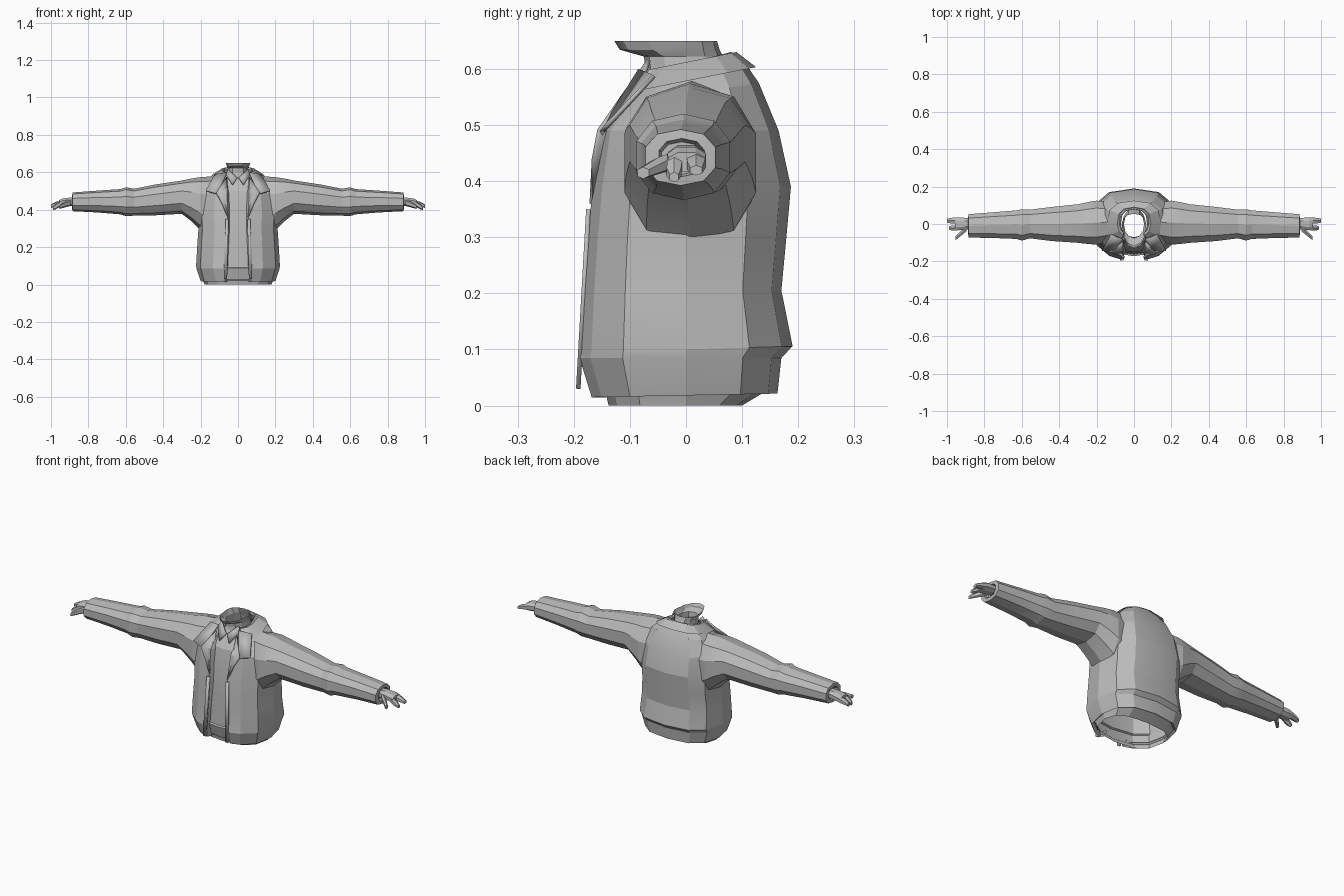
import bpy, bmesh, math

if "Cube" in bpy.data.objects:
    bpy.data.objects.remove(bpy.data.objects["Cube"])

grey = bpy.data.materials.new("plain grey")
grey.diffuse_color = (0.5, 0.5, 0.5, 1)
grey.use_nodes = True
grey.node_tree.nodes["Principled BSDF"].inputs["Base Color"].default_value = grey.diffuse_color


def make(name, rings, closed=True, cap=False, mirror=True, thick=0, angle=14):
    """Skin a list of point rings into one surface."""
    bm = bmesh.new()
    vs = [[bm.verts.new(p) for p in r] for r in rings]
    n = len(rings[0])
    for a, b in zip(vs, vs[1:]):
        for i in range(n if closed else n - 1):
            j = (i + 1) % n
            bm.faces.new((a[i], a[j], b[j], b[i]))
    if cap:
        bm.faces.new(vs[-1])
    return finish(name, bm, mirror, thick, angle)


def finish(name, bm, mirror=True, thick=0, angle=14):
    me = bpy.data.meshes.new(name)
    bm.to_mesh(me)
    bm.free()
    me.materials.append(grey)
    ob = bpy.data.objects.new(name, me)
    bpy.context.collection.objects.link(ob)
    bpy.ops.object.select_all(action='DESELECT')
    bpy.context.view_layer.objects.active = ob
    ob.select_set(True)
    bpy.ops.object.shade_smooth_by_angle(angle=math.radians(angle))
    if thick:
        s = ob.modifiers.new("Thickness", 'SOLIDIFY')
        s.thickness = thick
    if mirror:
        m = ob.modifiers.new("Mirror", 'MIRROR')
        m.merge_threshold = 0.001
    return ob


def half_ring(z, rx, yf, yb, gap=0, tilt=0, fold=0, n=7, p=0.75):
    """Boxy half oval from the front opening round to the middle of the back."""
    pts = []
    for i in range(n):
        t = math.pi * (i / (n - 1) - 0.5)
        s, c = math.sin(t), max(0, math.cos(t))
        if i in (0, n - 1):
            c = 0
        x = rx * c ** p
        y = (yb if s > 0 else -yf) * math.copysign(abs(s) ** p, s)
        if i < n // 2:
            x = max(x, gap)
        pts.append((x, y, z + tilt * y))
    if fold:
        x, y, w = pts[0]
        pts.insert(0, (x - 0.012, y + fold, w))
    return pts


def side_ring(x, yf, yb, zb, zt, n=10, p=0.85):
    """Oval in the plane across an arm."""
    cy, cz, ry, rz = (yf + yb) / 2, (zb + zt) / 2, (yb - yf) / 2, (zt - zb) / 2
    pts = []
    for i in range(n):
        t = 2 * math.pi * (i + 0.5) / n
        c, s = math.cos(t), math.sin(t)
        pts.append((x, cy + ry * math.copysign(abs(c) ** p, c),
                    cz + rz * math.copysign(abs(s) ** p, s)))
    return pts


# Open jacket body with a turned-in hem and front edges
body = [(.035, .18, -.15, .15, .075, 0), (.018, .2, -.168, .163, .07, .02),
        (.085, .222, -.19, .17, .07, 0), (.1, .224, -.188, .19, .067, .03),
        (.205, .218, -.182, .17, .062, 0), (.29, .212, -.176, .178, .058, 0),
        (.39, .215, -.166, .187, .055, 0), (.49, .205, -.15, .165, .06, 0),
        (.555, .165, -.105, .13, .06, .15), (.597, .11, -.07, .098, .055, .25),
        (.61, .075, -.055, .08, .05, .25)]
make("jacket_body", [half_ring(*r, fold=.025) for r in body], closed=False)

# Sleeves, ending in a cuff that turns inward
sleeve = [(.14, -.1, .12, .27, .578), (.2, -.115, .13, .29, .574),
          (.245, -.112, .122, .335, .567), (.3, -.105, .11, .378, .556),
          (.44, -.095, .095, .37, .535), (.555, -.08, .08, .368, .512),
          (.6, -.092, .082, .366, .52), (.63, -.083, .076, .375, .51),
          (.75, -.078, .066, .385, .502), (.885, -.075, .055, .392, .492),
          (.887, -.05, .035, .408, .476), (.865, -.045, .03, .412, .47)]
make("sleeve", [side_ring(*r) for r in sleeve], cap=True)

# Wrist and palm
palm = [(.86, -.03, .03, .42, .465), (.9, -.033, .035, .418, .466),
        (.935, -.036, .038, .415, .462), (.958, -.034, .036, .415, .452)]
make("hand", [side_ring(*r, n=8) for r in palm], cap=True)

# Fingers in two groups, and the thumb
for name, y0, y1, tip, drop in (("front_fingers", -.036, -.004, .99, .012),
                                ("back_fingers", 0, .038, 1.0, 0)):
    f = [(.945, y0, y1, .418, .452), (.975, y0, y1 - .003, .414 - drop, .442 - drop),
         (tip, y0 + .006, y1 - .008, .41 - drop, .428 - drop)]
    make(name, [side_ring(*r, n=6) for r in f], cap=True)
thumb = [(.895, -.04, -.01, .42, .452), (.925, -.065, -.035, .412, .442),
         (.955, -.088, -.065, .404, .425)]
make("thumb", [side_ring(*r, n=6) for r in thumb], cap=True)

# Shirt seen in the front opening, open at hem and neck
shirt = [(0, .18, -.138, .1), (.018, .185, -.142, .13), (.03, .19, -.155, .15),
         (.088, .2, -.172, .155), (.092, .2, -.162, .155), (.25, .19, -.157, .15),
         (.4, .19, -.15, .16), (.5, .17, -.13, .14), (.555, .13, -.092, .11),
         (.59, .07, -.07, .085)]
make("shirt", [half_ring(*r) for r in shirt], closed=False)

# Neck, flaring forward under the chin
neck = [(.555, .062, -.08, .085), (.6, .056, -.072, .075),
        (.622, .054, -.075, .066), (.634, .06, -.118, .06), (.65, .066, -.128, .055)]
make("neck", [half_ring(*r, p=.95) for r in neck], closed=False)

# Folded collar round the back of the neck
fall = [(.578, .145, -.105, .125, .085, .2), (.612, .09, -.065, .09, .06, .2),
        (.605, .07, -.055, .078, .052, .2)]
make("collar_back", [half_ring(*r) for r in fall], closed=False)

# Flat flaps: collar points, lapels, shirt collar and hem band
flaps = {
    "collar_point": [(.062, -.085, .6), (.11, -.155, .487), (.172, -.143, .503),
                     (.125, -.06, .59)],
    "lapel": [(.06, -.1, .575), (.052, -.172, .36), (.085, -.168, .44),
              (.115, -.158, .492)],
    "shirt_collar": [(.052, -.07, .617), (.004, -.1, .572), (.03, -.122, .535),
                     (.066, -.08, .59)],
    "jacket_front_strip": [(.058, -.196, .03), (.076, -.196, .03),
                           (.066, -.178, .35), (.05, -.178, .35)],
}
for name, pts in flaps.items():
    bm = bmesh.new()
    face = bm.faces.new([bm.verts.new(p) for p in pts])
    face.normal_update()
    if face.normal.y > 0:
        face.normal_flip()
    bmesh.ops.triangulate(bm, faces=bm.faces[:])
    finish(name, bm, thick=.008)
